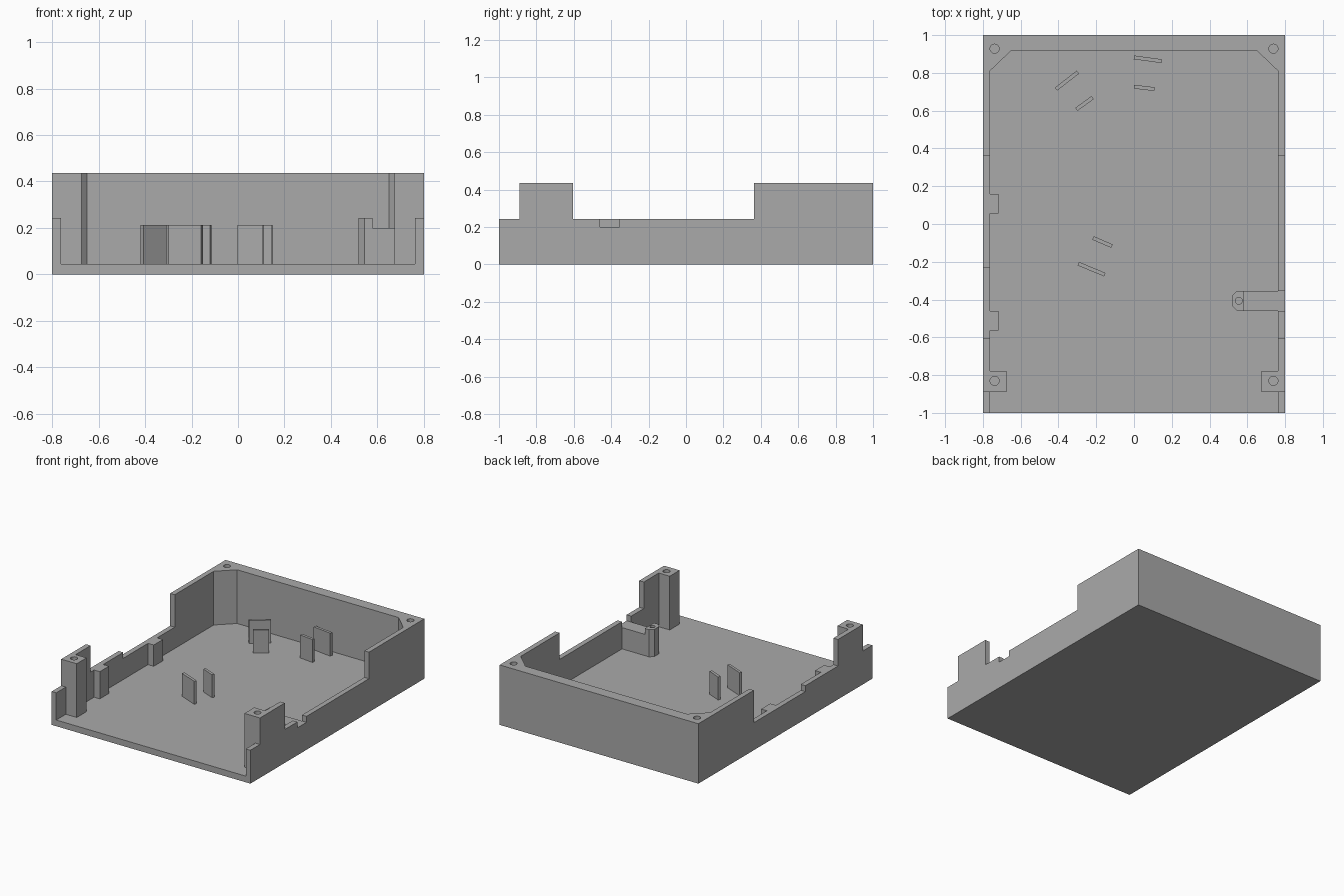
import bpy
import bmesh
import math
from mathutils import Vector

cube = bpy.data.objects.get("Cube")
if cube:
    bpy.data.objects.remove(cube, do_unlink=True)

grey = bpy.data.materials.new("plain grey")
grey.use_nodes = True
COLOUR = (0.4, 0.4, 0.4, 1)
grey.diffuse_color = COLOUR
grey.node_tree.nodes["Principled BSDF"].inputs["Base Color"].default_value = COLOUR

FLOOR, LOW, MID, TOP = 0.045, 0.2, 0.243, 0.436
ABOVE = 0.6


def prism(name, outline, z0, z1):
    """Extrude a flat outline from z0 up to z1."""
    bm = bmesh.new()
    base = bm.faces.new([bm.verts.new((x, y, z0)) for x, y in outline])
    up = bmesh.ops.extrude_face_region(bm, geom=[base])["geom"]
    verts = [v for v in up if isinstance(v, bmesh.types.BMVert)]
    bmesh.ops.translate(bm, verts=verts, vec=(0, 0, z1 - z0))
    bmesh.ops.recalc_face_normals(bm, faces=bm.faces)
    mesh = bpy.data.meshes.new(name)
    bm.to_mesh(mesh)
    bm.free()
    mesh.materials.append(grey)
    obj = bpy.data.objects.new(name, mesh)
    bpy.context.collection.objects.link(obj)
    return obj


def rect(x0, x1, y0, y1):
    return [(x0, y0), (x1, y0), (x1, y1), (x0, y1)]


def circle(x, y, r, n=24):
    return [(x + r * math.cos(math.tau * i / n), y + r * math.sin(math.tau * i / n))
            for i in range(n)]


def cut(body, outline, z0, z1=ABOVE):
    """Subtract a prism from the body."""
    cutter = prism("cutter", outline, z0, z1)
    cutter.hide_render = True
    mod = body.modifiers.new("cut", "BOOLEAN")
    mod.operation, mod.solver, mod.object = "DIFFERENCE", "EXACT", cutter
    bpy.context.view_layer.objects.active = body
    bpy.ops.object.modifier_apply(modifier=mod.name)
    bpy.data.objects.remove(cutter, do_unlink=True)


# Tray body, starting as a solid block
tray = prism("tray_body", rect(-0.8, 0.8, -1, 1), 0, TOP)

# Open cavity, leaving walls, screw posts, side tabs and the cable bracket
WALL, POST, TAB = 0.763, 0.675, 0.717
right_side = [(WALL, -1.1), (WALL, -0.89), (POST, -0.89), (POST, -0.777), (WALL, -0.777),
              (WALL, -0.46), (0.545, -0.46), (0.52, -0.435), (0.52, -0.38), (0.545, -0.355),
              (WALL, -0.355), (WALL, 0.81), (0.65, 0.918)]
left_side = [(-0.65, 0.918), (-WALL, 0.81)]
for y0, y1 in ((0.055, 0.16), (-0.565, -0.46)):
    left_side += [(-WALL, y1), (-TAB, y1), (-TAB, y0), (-WALL, y0)]
left_side += [(-WALL, -0.777), (-POST, -0.777), (-POST, -0.89), (-WALL, -0.89), (-WALL, -1.1)]
cut(tray, right_side + left_side, FLOOR)

# Stepped wall heights and the cable notch
cut(tray, rect(-0.9, 0.9, -1.1, -0.89), MID)
cut(tray, rect(-0.9, 0.9, -0.605, 0.363), MID)
cut(tray, rect(-0.9, -0.6, -0.23, 0.363), LOW)
cut(tray, rect(0.58, 0.9, -0.46, -0.355), LOW)

# Screw holes
for side in (-1, 1):
    for y in (-0.83, 0.928):
        cut(tray, circle(side * 0.738, y, 0.024), 0.2)
cut(tray, circle(0.555, -0.407, 0.018), 0.1)

# Thin upright ribs on the floor
ribs = {"rear_left_rib_outer": ((0, 0.882), (0.147, 0.862)),
        "rear_left_rib_inner": ((0, 0.727), (0.108, 0.714)),
        "rear_right_rib_outer": ((-0.413, 0.714), (-0.297, 0.804)),
        "rear_right_rib_inner": ((-0.305, 0.607), (-0.219, 0.669)),
        "front_rib_inner": ((-0.217, -0.074), (-0.117, -0.117)),
        "front_rib_outer": ((-0.295, -0.21), (-0.155, -0.268))}
for name, (start, end) in ribs.items():
    a, b = Vector(start), Vector(end)
    along = (b - a).normalized()
    side = Vector((-along.y, along.x)) * 0.01
    prism(name, [a - side, b - side, b + side, a + side], FLOOR - 0.005, 0.212)
